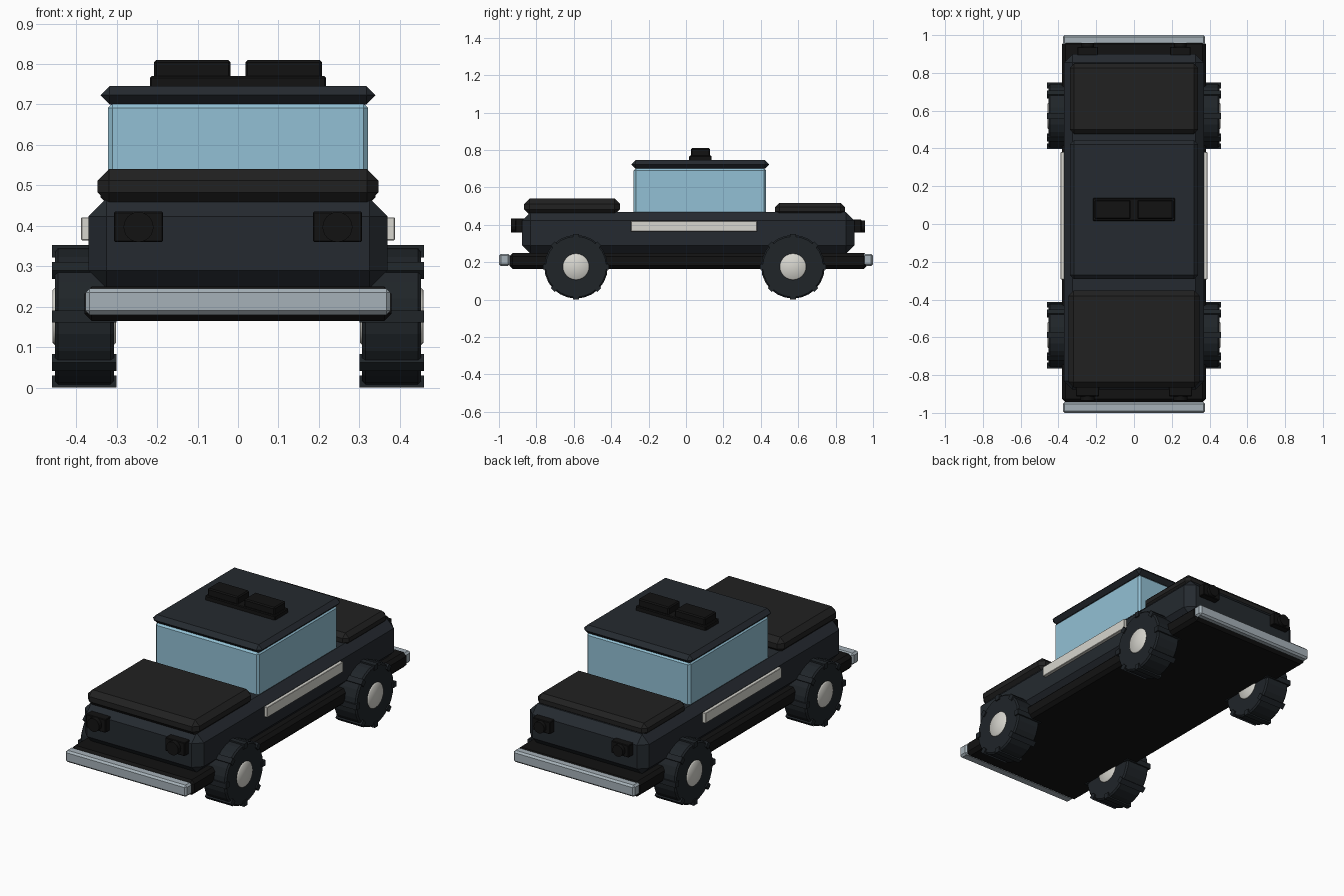
import bpy, bmesh, math
from mathutils import Matrix, Vector

if "Cube" in bpy.data.objects:
    bpy.data.objects.remove(bpy.data.objects["Cube"])


def material(name, rgb):
    m = bpy.data.materials.new(name)
    m.diffuse_color = (*rgb, 1)
    m.use_nodes = True
    m.node_tree.nodes["Principled BSDF"].inputs["Base Color"].default_value = m.diffuse_color
    return m


PAINT = material("dark_paint", (0.018, 0.023, 0.029))
PANEL = material("panel_black", (0.015, 0.015, 0.015))
BLACK = material("black", (0.006, 0.006, 0.006))
RUBBER = material("rubber", (0.014, 0.018, 0.022))
GLASS = material("glass", (0.29, 0.53, 0.66))
CHROME = material("chrome", (0.38, 0.44, 0.48))
WHITE = material("off_white", (0.68, 0.67, 0.62))


def finish(name, bm, mat, smooth=False):
    mesh = bpy.data.meshes.new(name)
    bmesh.ops.recalc_face_normals(bm, faces=bm.faces)
    for f in bm.faces:
        f.smooth = smooth
    bm.to_mesh(mesh)
    bm.free()
    mesh.materials.append(mat)
    ob = bpy.data.objects.new(name, mesh)
    bpy.context.collection.objects.link(ob)
    return ob


def bevel(bm, width, edges=None):
    bmesh.ops.bevel(bm, geom=edges or bm.edges[:], offset=width, segments=1,
                    affect='EDGES', profile=0.5)


def box(name, x, y, z, mat, chamfer=0.0):
    """Chamfered box from (min, max) ranges."""
    bm = bmesh.new()
    size = [r[1] - r[0] for r in (x, y, z)]
    mid = Vector([(r[0] + r[1]) / 2 for r in (x, y, z)])
    bmesh.ops.create_cube(bm, size=1,
                          matrix=Matrix.Translation(mid) @ Matrix.Diagonal((*size, 1)))
    if chamfer:
        bevel(bm, chamfer)
    return finish(name, bm, mat)


def disc(name, centre, radius, depth, axis, mat, sides=24, chamfer=0.0, smooth=False):
    """Cylinder along the x or y axis."""
    bm = bmesh.new()
    rot = Matrix.Rotation(math.pi / 2, 4, 'Y' if axis == 'x' else 'X')
    bmesh.ops.create_cone(bm, cap_ends=True, segments=sides, radius1=radius,
                          radius2=radius, depth=depth,
                          matrix=Matrix.Translation(centre) @ rot)
    if chamfer:
        rims = [e for e in bm.edges if any(len(f.verts) > 4 for f in e.link_faces)]
        bevel(bm, chamfer, rims)
    return finish(name, bm, mat, smooth)


# Chassis, lower body and bumpers
box("chassis", (-0.38, 0.38), (-0.945, 0.97), (0.165, 0.25), BLACK, 0.018)
box("body", (-0.37, 0.37), (-0.877, 0.90), (0.245, 0.468), PAINT, 0.045)
box("front_bumper", (-0.377, 0.377), (-1.0, -0.942), (0.18, 0.245), CHROME, 0.01)
box("rear_bumper", (-0.377, 0.377), (0.942, 1.0), (0.18, 0.245), CHROME, 0.01)

# Hood and trunk lid
box("hood", (-0.347, 0.347), (-0.865, -0.353), (0.455, 0.54), PANEL, 0.028)
box("trunk_lid", (-0.34, 0.34), (0.476, 0.85), (0.448, 0.518), PANEL, 0.023)

# Cabin glass and roof
box("cabin_glass", (-0.322, 0.322), (-0.28, 0.428), (0.44, 0.703), GLASS, 0.012)
box("roof", (-0.34, 0.34), (-0.292, 0.444), (0.70, 0.746), PAINT, 0.0228)

# Roof light bar
box("light_bar_base", (-0.218, 0.218), (0.017, 0.137), (0.74, 0.77), BLACK, 0.004)
for side, x in (("left", -0.113), ("right", 0.113)):
    box(f"{side}_roof_light", (x - 0.095, x + 0.095), (0.026, 0.128),
        (0.765, 0.81), BLACK, 0.006)

for side, s in (("left", -1), ("right", 1)):
    # Side trim
    box(f"{side}_trim", sorted((s * 0.36, s * 0.388)), (-0.294, 0.38),
        (0.364, 0.421), WHITE, 0.002)
    # Head and tail lights
    box(f"{side}_headlight_box", sorted((s * 0.185, s * 0.307)), (-0.912, -0.86),
        (0.36, 0.435), BLACK, 0.003)
    disc(f"{side}_headlight", (s * 0.246, -0.91, 0.397), 0.037, 0.05, 'y', BLACK)
    box(f"{side}_tail_light_box", sorted((s * 0.19, s * 0.30)), (0.88, 0.937),
        (0.36, 0.428), BLACK, 0.003)
    disc(f"{side}_tail_light", (s * 0.245, 0.93, 0.392), 0.032, 0.054, 'y', BLACK)

    # Wheels
    for end, y in (("front", -0.588), ("rear", 0.572)):
        c = Vector((s * 0.38, y, 0.176))
        disc(f"{end}_{side}_tyre", c, 0.17, 0.146, 'x', RUBBER, 24, 0.008)
        disc(f"{end}_{side}_hub", c, 0.071, 0.157, 'x', WHITE, 24, 0.006, True)
        bm = bmesh.new()
        for i in range(8):
            bmesh.ops.create_cube(bm, size=1, matrix=(
                Matrix.Translation(c) @ Matrix.Rotation(i * math.pi / 4, 4, 'X')
                @ Matrix.Translation((0, 0, 0.161))
                @ Matrix.Diagonal((0.16, 0.03, 0.03, 1))))
        finish(f"{end}_{side}_treads", bm, RUBBER)
